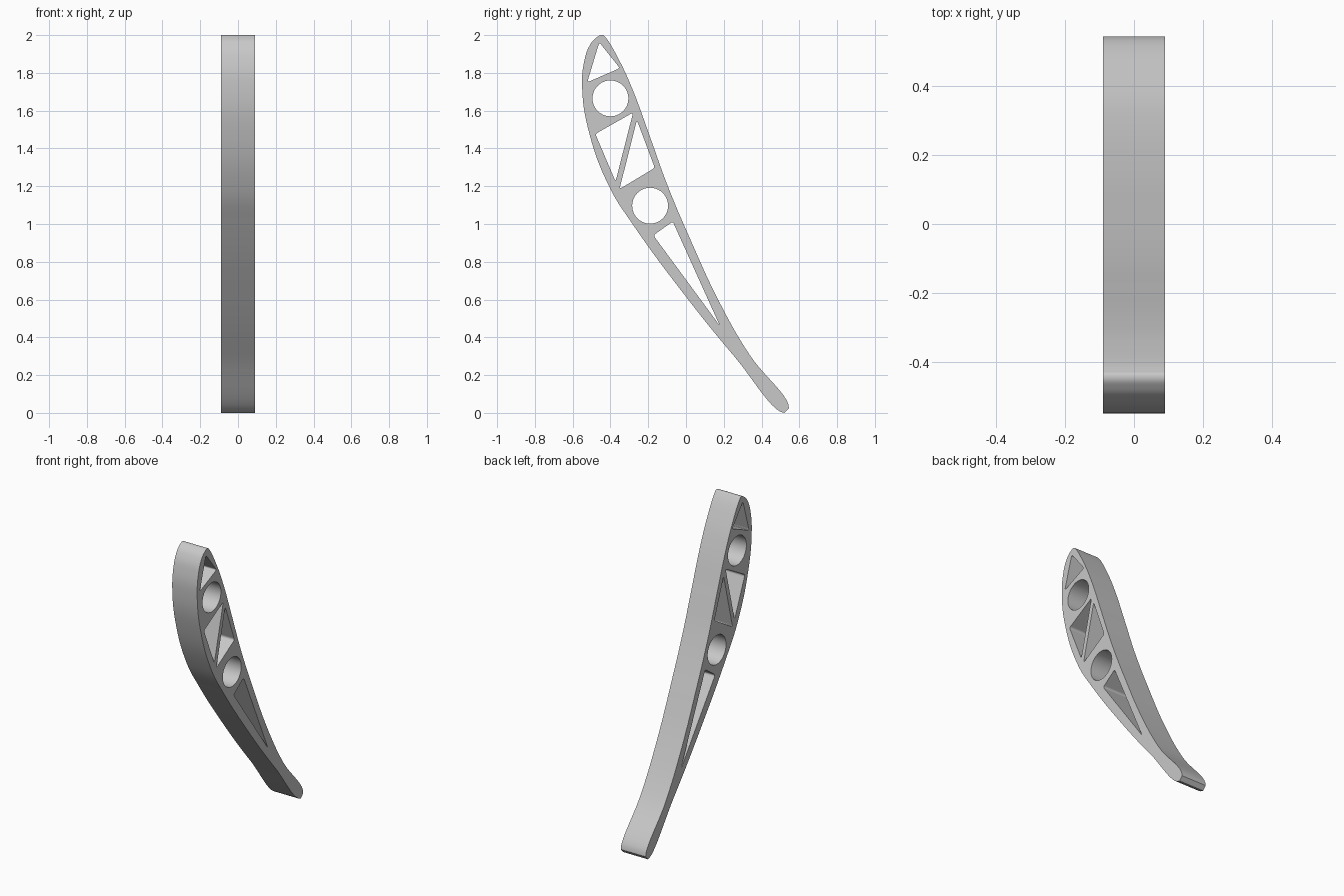
import bpy
import bmesh
from math import radians
from mathutils import Matrix, Vector

cube = bpy.data.objects.get("Cube")
if cube:
    bpy.data.objects.remove(cube, do_unlink=True)

HALF_WIDTH = 0.09

grey = bpy.data.materials.new("light grey")
grey.use_nodes = True
grey.diffuse_color = (0.58, 0.58, 0.58, 1)
grey.node_tree.nodes["Principled BSDF"].inputs["Base Color"].default_value = grey.diffuse_color

# Profile in (y, z): leading edge down to the tail, then back up the rear
front_edge = [(-0.44, 2.0), (-0.477, 1.985), (-0.51, 1.945), (-0.537, 1.87), (-0.55, 1.73),
              (-0.512, 1.48), (-0.4, 1.185), (-0.29, 1.01), (0, 0.615), (0.255, 0.3), (0.522, 0)]
rear_edge = [(0.545, 0.025), (0.335, 0.31), (0.18, 0.58), (0.02, 0.925), (-0.1, 1.21),
             (-0.19, 1.46), (-0.28, 1.705), (-0.35, 1.86), (-0.425, 1.987)]
triangles = [
    [(-0.459, 1.962), (-0.35, 1.825), (-0.523, 1.75)],
    [(-0.48, 1.477), (-0.28, 1.59), (-0.373, 1.225)],
    [(-0.26, 1.55), (-0.165, 1.297), (-0.352, 1.185)],
    [(-0.173, 0.94), (-0.07, 1.013), (0.18, 0.46)],
]
circles = [(-0.4, 1.665), (-0.19, 1.097)]
RADIUS = 0.095

curve = bpy.data.curves.new("rib_profile", "CURVE")
curve.dimensions = "2D"
curve.fill_mode = "BOTH"
curve.extrude = HALF_WIDTH
curve.resolution_u = 10


def add_spline(points):
    """Closed bezier spline through the given points."""
    spline = curve.splines.new("BEZIER")
    spline.bezier_points.add(len(points) - 1)
    spline.use_cyclic_u = True
    for knot, (y, z) in zip(spline.bezier_points, points):
        knot.co = (y, z, 0)
        knot.handle_left_type = knot.handle_right_type = "AUTO"
    return spline.bezier_points


def add_rounded_polygon(corners, cut=0.014):
    """Polygon hole whose corners are softened by a short curve."""
    corners = [Vector(c) for c in corners]
    points = []
    for i, c in enumerate(corners):
        for other in (corners[i - 1], corners[(i + 1) % len(corners)]):
            points.append(c + (other - c).normalized() * cut)
    for i, knot in enumerate(add_spline(points)):
        knot.handle_left_type = knot.handle_right_type = "FREE"
        toward = knot.co.lerp(corners[i // 2].to_3d(), 0.6)
        knot.handle_left = toward if i % 2 else knot.co
        knot.handle_right = knot.co if i % 2 else toward


# Outer outline with a square-cut tail
knots = add_spline(front_edge + rear_edge)
tail = len(front_edge) - 1
knots[tail].handle_right_type = "VECTOR"
knots[tail + 1].handle_left_type = "VECTOR"

# Lightening holes
for tri in triangles:
    add_rounded_polygon(tri)
for cy, cz in circles:
    add_spline([(cy + RADIUS, cz), (cy, cz + RADIUS), (cy - RADIUS, cz), (cy, cz - RADIUS)])

# Turn the extruded profile into a mesh standing upright across x
rib = bpy.data.objects.new("curved_rib", curve)
bpy.context.collection.objects.link(rib)
bpy.ops.object.select_all(action="DESELECT")
rib.select_set(True)
bpy.context.view_layer.objects.active = rib
bpy.ops.object.convert(target="MESH")
rib = bpy.context.object
rib.name = "curved_rib"
rib.data.transform(Matrix(((0, 0, 1, 0), (1, 0, 0, 0), (0, 1, 0, 0), (0, 0, 0, 1))))

# Weld caps to walls
bm = bmesh.new()
bm.from_mesh(rib.data)
bmesh.ops.remove_doubles(bm, verts=bm.verts, dist=0.0002)
bmesh.ops.recalc_face_normals(bm, faces=bm.faces)
bm.to_mesh(rib.data)
bm.free()

rib.data.materials.clear()
rib.data.materials.append(grey)
bpy.ops.object.shade_smooth_by_angle(angle=radians(30))
